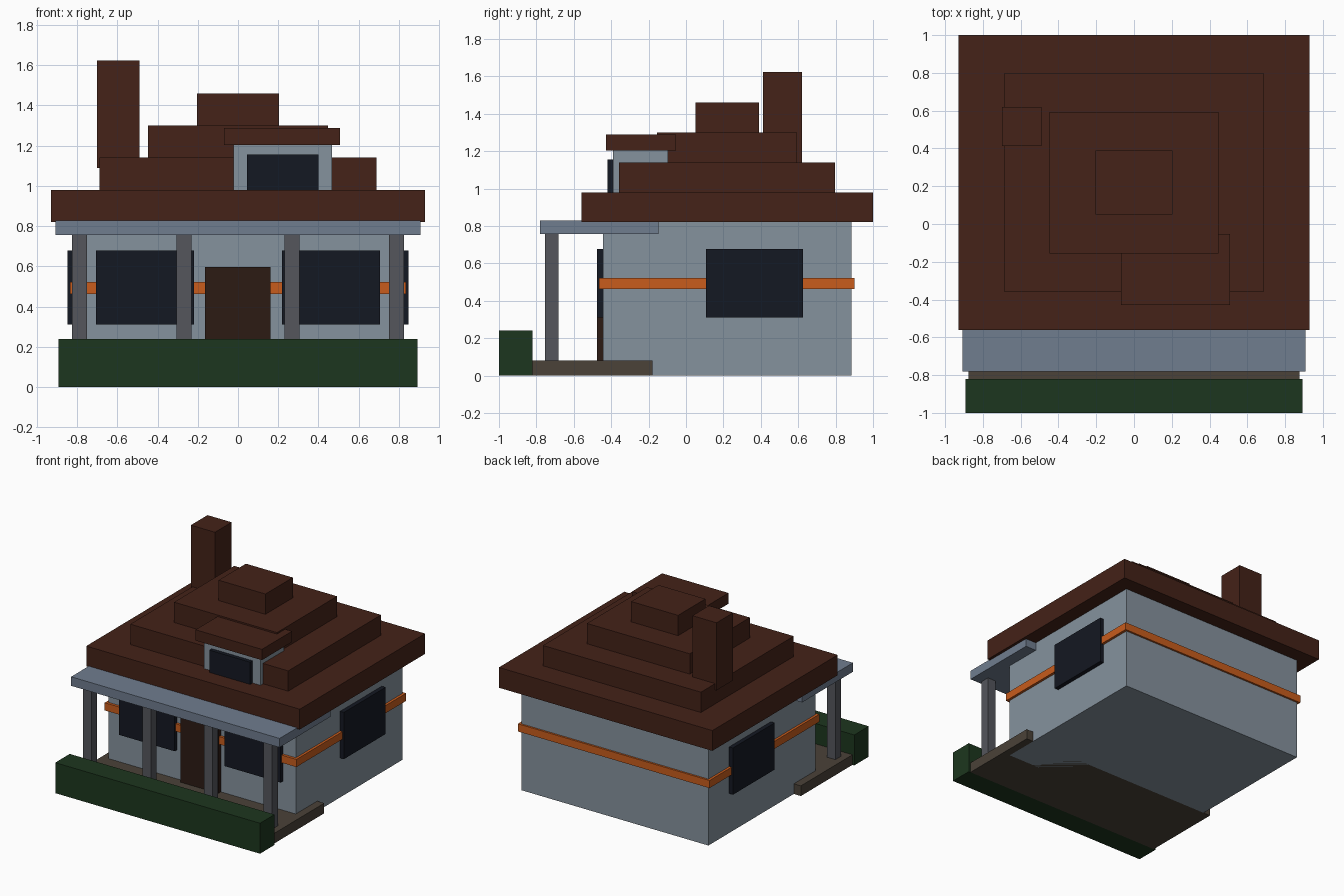
import bpy, bmesh

if "Cube" in bpy.data.objects:
    bpy.data.objects.remove(bpy.data.objects["Cube"])


def material(name, rgb):
    m = bpy.data.materials.new(name)
    m.diffuse_color = (*rgb, 1)
    m.use_nodes = True
    m.node_tree.nodes["Principled BSDF"].inputs["Base Color"].default_value = m.diffuse_color
    return m


ROOF = material("roof_brown", (0.058, 0.016, 0.009))
WALL = material("wall_blue_grey", (0.235, 0.287, 0.337))
PORCH = material("porch_blue", (0.162, 0.205, 0.275))
POST = material("post_grey", (0.089, 0.093, 0.107))
GLASS = material("dark_glass", (0.007, 0.009, 0.016))
DOOR = material("door_wood", (0.025, 0.011, 0.007))
TRIM = material("orange_trim", (0.578, 0.107, 0.012))
HEDGE = material("hedge_green", (0.012, 0.037, 0.013))
FLOOR = material("floor_stone", (0.069, 0.054, 0.040))


def box(name, x, y, z, mat):
    """Box spanning the (min, max) ranges x, y and z."""
    bm = bmesh.new()
    bmesh.ops.create_cube(bm, size=1)
    for v in bm.verts:
        v.co = [r[0] + (c + 0.5) * (r[1] - r[0]) for c, r in zip(v.co, (x, y, z))]
    mesh = bpy.data.meshes.new(name)
    bm.to_mesh(mesh)
    bm.free()
    mesh.materials.append(mat)
    obj = bpy.data.objects.new(name, mesh)
    bpy.context.collection.objects.link(obj)
    return obj


# House body with the trim band around it
box("walls", (-0.815, 0.815), (-0.445, 0.885), (0, 0.82), WALL)
box("trim_band", (-0.835, 0.835), (-0.466, 0.90), (0.463, 0.523), TRIM)

# Door and windows
box("front_door", (-0.165, 0.162), (-0.477, -0.43), (0.08, 0.597), DOOR)
for side, s in (("left", -1), ("right", 1)):
    box(f"front_window_{side}", sorted((s * 0.218, s * 0.705)),
        (-0.477, -0.43), (0.31, 0.678), GLASS)
    box(f"side_window_{side}", sorted((s * 0.80, s * 0.848)),
        (0.107, 0.626), (0.31, 0.678), GLASS)

# Porch
box("porch_floor", (-0.876, 0.876), (-0.82, -0.178), (0, 0.08), FLOOR)
box("porch_roof", (-0.908, 0.908), (-0.78, -0.148), (0.757, 0.828), PORCH)
for i, x in enumerate((-0.787, -0.268, 0.268, 0.787)):
    box(f"porch_post_{i + 1}", (x - 0.037, x + 0.037), (-0.755, -0.682), (0.08, 0.757), POST)
box("hedge", (-0.892, 0.892), (-1.0, -0.82), (0, 0.24), HEDGE)

# Stepped roof
tiers = [(0.93, -0.56, 1.0), (0.688, -0.358, 0.797),
         (0.448, -0.155, 0.593), (0.204, 0.05, 0.39)]
for i, (hx, y0, y1) in enumerate(tiers):
    z = 0.82 + 0.16 * i
    box(f"roof_tier_{i + 1}", (-hx, hx), (y0, y1), (z, z + 0.16), ROOF)

# Chimney
box("chimney", (-0.70, -0.49), (0.413, 0.62), (1.09, 1.622), ROOF)

# Dormer
box("dormer_walls", (-0.022, 0.468), (-0.39, -0.096), (0.97, 1.205), WALL)
box("dormer_window", (0.045, 0.40), (-0.42, -0.38), (0.97, 1.155), GLASS)
box("dormer_roof", (-0.07, 0.508), (-0.428, -0.053), (1.203, 1.288), ROOF)
